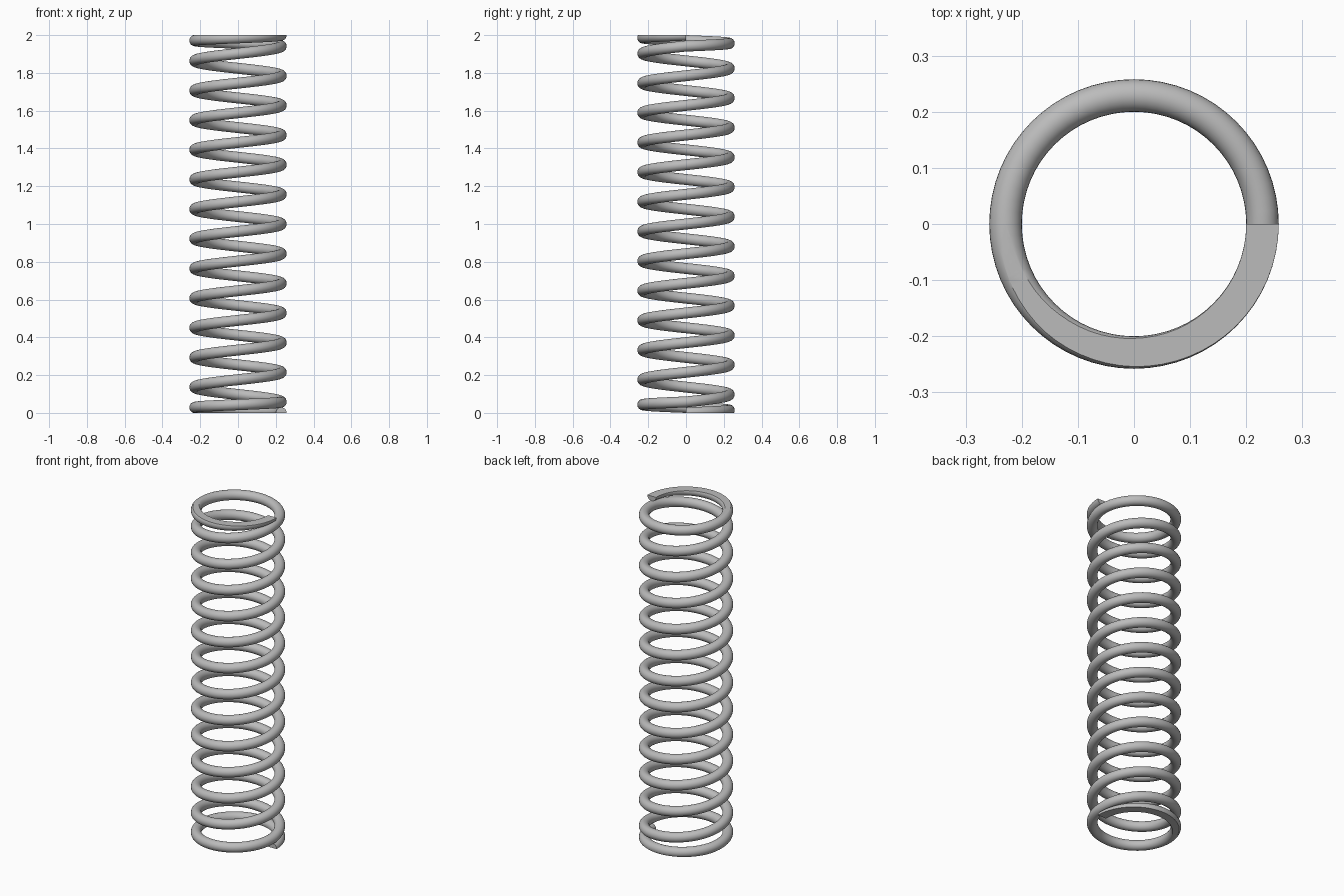
import bpy, bmesh
from math import sin, cos, pi, radians

if "Cube" in bpy.data.objects:
    bpy.data.objects.remove(bpy.data.objects["Cube"])

HEIGHT = 2.0
WIRE = 0.029        # wire radius
COIL = 0.229        # radius of the coil's centre line
TURNS = 14          # includes one closed turn at each end
STEPS = 64          # sections per turn
SIDES = 24          # sides of the wire

# Steel material
steel = bpy.data.materials.new("steel grey")
steel.use_nodes = True
colour = (0.5, 0.5, 0.5, 1)
steel.diffuse_color = colour
steel.node_tree.nodes["Principled BSDF"].inputs["Base Color"].default_value = colour


def wire_height(turn):
    """Closed end turns rise by one wire thickness, the rest evenly."""
    end = 2 * WIRE
    if turn < 1:
        return end * turn
    if turn > TURNS - 1:
        return HEIGHT - end * (TURNS - turn)
    return end + (HEIGHT - 2 * end) * (turn - 1) / (TURNS - 2)


# Sweep the round wire along the helix
bm = bmesh.new()
rings = []
for i in range(TURNS * STEPS + 1):
    turn = i / STEPS
    a = 2 * pi * turn
    z = wire_height(turn)
    ring = []
    for j in range(SIDES):
        b = 2 * pi * j / SIDES
        r = COIL + WIRE * cos(b)
        ring.append(bm.verts.new((r * cos(a), r * sin(a), z + WIRE * sin(b))))
    rings.append(ring)
for low, high in zip(rings, rings[1:]):
    for j in range(SIDES):
        k = (j + 1) % SIDES
        bm.faces.new((low[j], low[k], high[k], high[j]))
bm.faces.new(rings[0])
bm.faces.new(rings[-1])

# Grind both ends flat
for level, direction in ((0, -1), (HEIGHT, 1)):
    cut = bmesh.ops.bisect_plane(
        bm, geom=bm.verts[:] + bm.edges[:] + bm.faces[:], dist=1e-5,
        plane_co=(0, 0, level), plane_no=(0, 0, direction), clear_outer=True)
    rim = [e for e in cut["geom_cut"]
           if isinstance(e, bmesh.types.BMEdge) and e.is_boundary]
    bmesh.ops.triangle_fill(bm, edges=rim, use_beauty=True)
bmesh.ops.recalc_face_normals(bm, faces=bm.faces[:])

mesh = bpy.data.meshes.new("coil_spring")
bm.to_mesh(mesh)
bm.free()
mesh.materials.append(steel)
spring = bpy.data.objects.new("coil_spring", mesh)
bpy.context.collection.objects.link(spring)

# Smooth wire with crisp ground ends
bpy.ops.object.select_all(action="DESELECT")
spring.select_set(True)
bpy.context.view_layer.objects.active = spring
bpy.ops.object.shade_smooth_by_angle(angle=radians(25))
